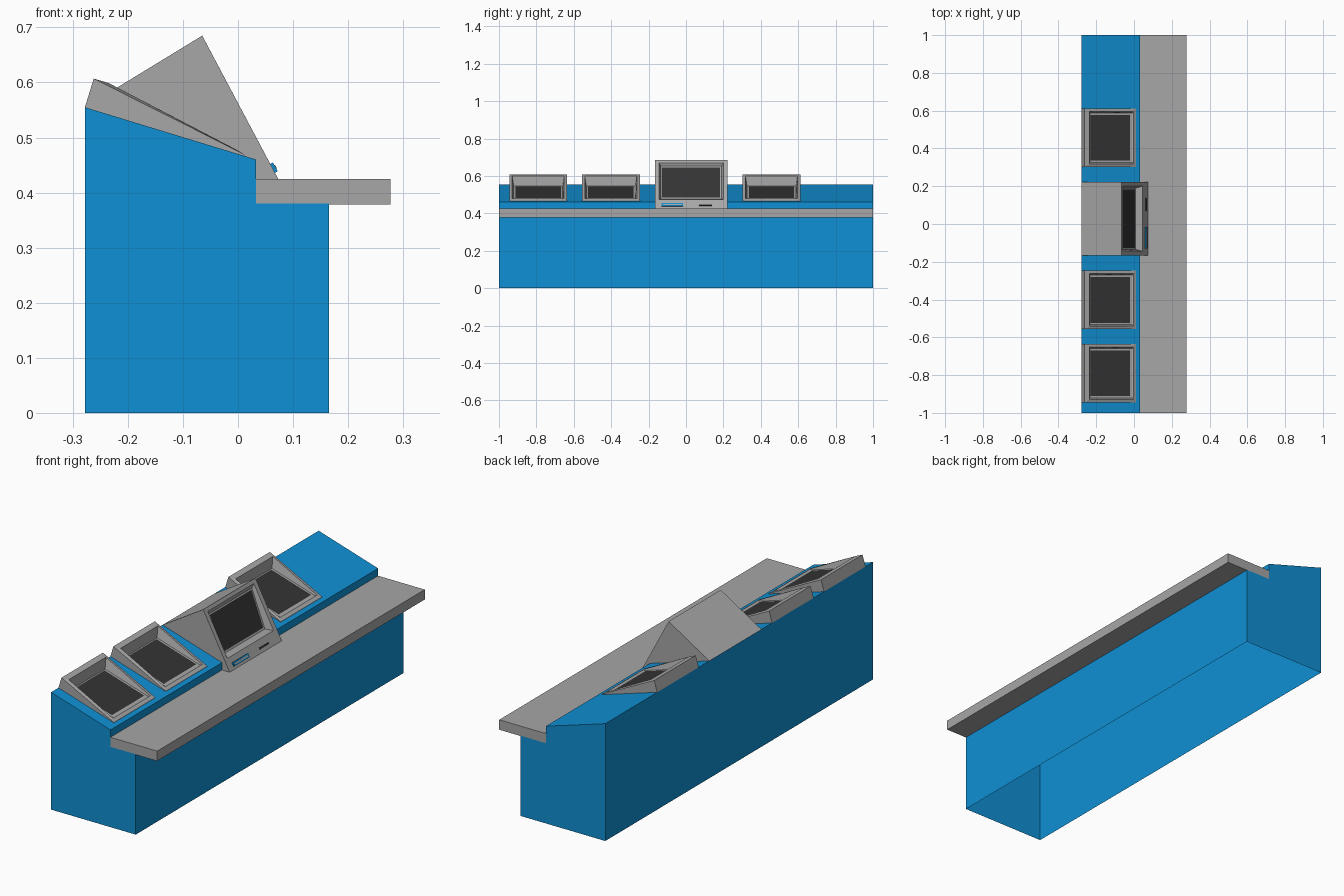
import bpy, bmesh

if "Cube" in bpy.data.objects:
    bpy.data.objects.remove(bpy.data.objects["Cube"])


def material(name, rgb):
    m = bpy.data.materials.new(name)
    m.diffuse_color = (*rgb, 1)
    m.use_nodes = True
    m.node_tree.nodes["Principled BSDF"].inputs["Base Color"].default_value = m.diffuse_color
    return m


BLUE = material("blue", (0.005, 0.28, 0.66))
GREY = material("grey", (0.39, 0.385, 0.385))
DARK = material("screen_dark", (0.034, 0.034, 0.034))


def finish(name, bm, mats):
    bmesh.ops.recalc_face_normals(bm, faces=bm.faces)
    me = bpy.data.meshes.new(name)
    bm.to_mesh(me)
    bm.free()
    ob = bpy.data.objects.new(name, me)
    for m in mats:
        me.materials.append(m)
    bpy.context.collection.objects.link(ob)
    return ob


def extrude(name, pts, y0, y1, mat, skip=()):
    """Extrude an x/z profile along y; edges in skip stay open."""
    bm = bmesh.new()
    a = [bm.verts.new((x, y0, z)) for x, z in pts]
    b = [bm.verts.new((x, y1, z)) for x, z in pts]
    bm.faces.new(a)
    bm.faces.new(b[::-1])
    n = len(pts)
    for i in range(n):
        if i not in skip:
            j = (i + 1) % n
            bm.faces.new((a[i], b[i], b[j], a[j]))
    return finish(name, bm, [mat])


def frame(name, cy, rings):
    """Bridge rectangles (x, z of far edge, x, z of near edge, half width);
    the last rectangle is capped with the dark screen."""
    bm = bmesh.new()
    prev = None
    for x0, z0, x1, z1, h in rings:
        r = [bm.verts.new(p) for p in ((x0, cy - h, z0), (x0, cy + h, z0),
                                       (x1, cy + h, z1), (x1, cy - h, z1))]
        if prev:
            for i in range(4):
                j = (i + 1) % 4
                bm.faces.new((prev[i], prev[j], r[j], r[i]))
        prev = r
    bm.faces.new(prev).material_index = 1
    return finish(name, bm, [GREY, DARK])


# Hollow console body, open underneath
extrude("console_body", [(-0.278, 0), (-0.278, 0.555), (0.033, 0.46),
                         (0.033, 0.38), (0.165, 0.38), (0.165, 0)],
        -1, 1, BLUE, skip=(5,))

# Desk shelf
extrude("desk_shelf", [(0.033, 0.378), (0.033, 0.425), (0.277, 0.425),
                       (0.277, 0.378)], -1, 1, GREY)

# Three low wedge displays with recessed screens
for i, cy in enumerate((-0.79, -0.402, 0.457)):
    frame(f"wedge_display_{i + 1}", cy, [
        (-0.278, 0.555, 0.012, 0.466, 0.155),
        (-0.262, 0.607, 0.010, 0.470, 0.155),
        (-0.235, 0.599, -0.003, 0.478, 0.139),
        (-0.234, 0.546, -0.010, 0.477, 0.131),
        (-0.230, 0.5445, -0.022, 0.481, 0.121)])

# Main monitor: housing with an open front, then the recessed front panel
CY, H = 0.028, 0.195
extrude("monitor_housing", [(-0.278, 0.555), (-0.065, 0.685), (0.073, 0.425),
                            (0.033, 0.425), (0.033, 0.46)],
        CY - H, CY + H, GREY, skip=(1, 4))
frame("monitor_front", CY, [
    (-0.065, 0.685, 0.073, 0.425, H),
    (-0.057, 0.670, 0.046, 0.475, 0.172),
    (-0.061, 0.652, 0.008, 0.476, 0.162),
    (-0.058, 0.646, 0.004, 0.484, 0.155)])


def front_plate(name, y0, y1, z0, z1, t, mat):
    """Thin plate lying on the sloped monitor front."""
    def on(z, d):
        return (0.073 - (z - 0.425) * 0.138 / 0.26 + d, z + d * 0.53)
    extrude(name, [on(z0, 0), on(z1, 0), on(z1, t), on(z0, t)], y0, y1, mat)


# Drive slots below the screen
front_plate("slot_surround", -0.13, -0.015, 0.436, 0.452, 0.005, BLUE)
front_plate("slot_cover", -0.123, -0.022, 0.441, 0.447, 0.006, GREY)
front_plate("small_slot", 0.07, 0.138, 0.440, 0.447, 0.003, DARK)
